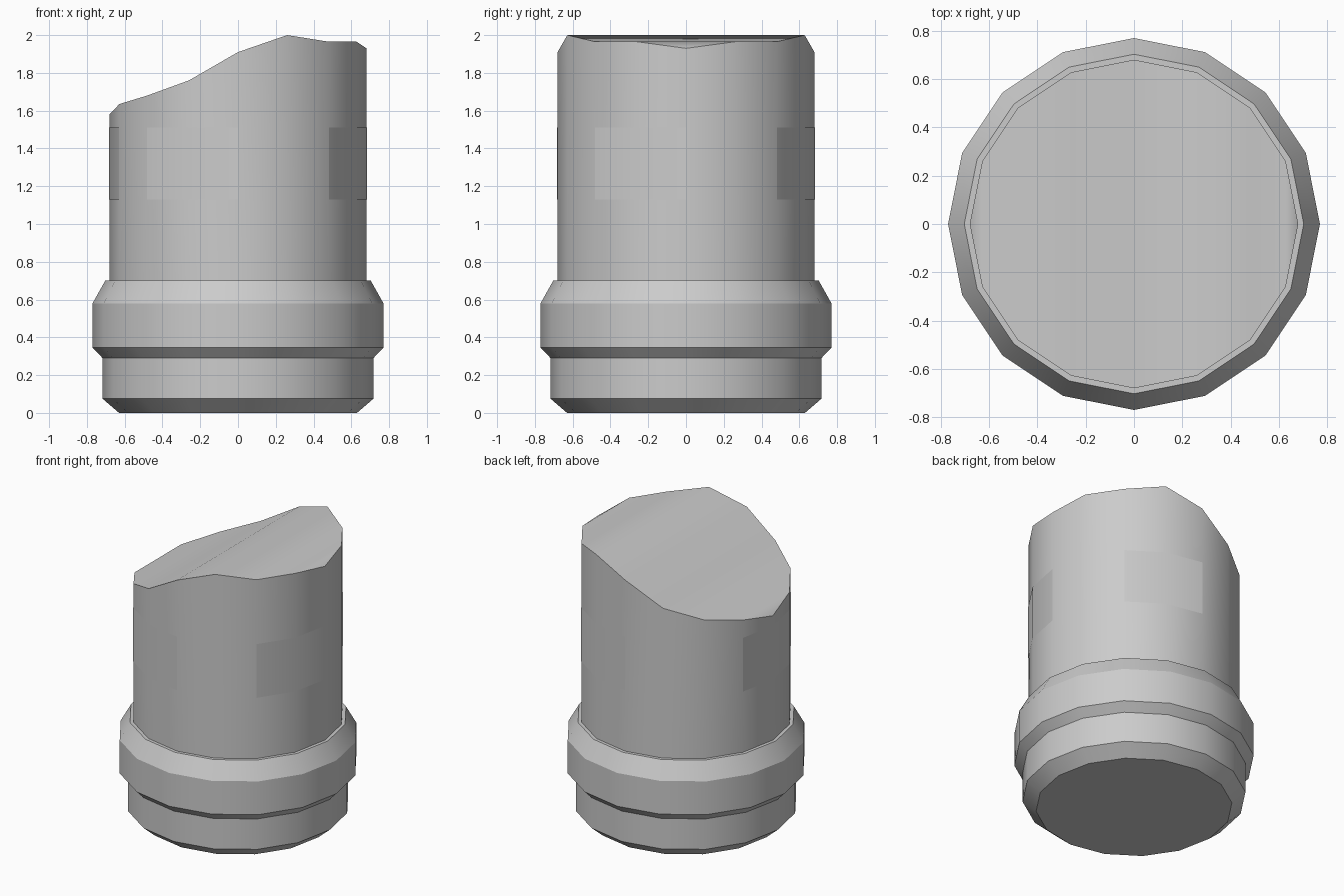
import bpy, bmesh
from math import cos, sin, pi, radians

SIDES = 16
STEP = 2 * pi / SIDES

if "Cube" in bpy.data.objects:
    bpy.data.objects.remove(bpy.data.objects["Cube"])

grey = bpy.data.materials.new("plain grey")
grey.use_nodes = True
GREY = (0.6, 0.6, 0.6, 1)
grey.diffuse_color = GREY
grey.node_tree.nodes["Principled BSDF"].inputs["Base Color"].default_value = GREY


def finish(bm, name, smooth_angle, fix_normals=True):
    if fix_normals:
        bmesh.ops.recalc_face_normals(bm, faces=bm.faces)
    mesh = bpy.data.meshes.new(name)
    bm.to_mesh(mesh)
    bm.free()
    mesh.materials.append(grey)
    obj = bpy.data.objects.new(name, mesh)
    bpy.context.collection.objects.link(obj)
    bpy.ops.object.select_all(action="DESELECT")
    obj.select_set(True)
    bpy.context.view_layer.objects.active = obj
    bpy.ops.object.shade_smooth_by_angle(angle=radians(smooth_angle))


def point(bm, radius, i, z):
    return bm.verts.new((radius * cos(i * STEP), radius * sin(i * STEP), z))


def bridge(bm, low, high):
    for i in range(SIDES):
        j = (i + 1) % SIDES
        bm.faces.new((low[i], low[j], high[j], high[i]))


# Stepped collar with chamfered foot: (radius, height)
profile = [(0.63, 0), (0.717, 0.075), (0.717, 0.29), (0.77, 0.345),
           (0.77, 0.58), (0.703, 0.7)]
bm = bmesh.new()
rings = [[point(bm, r, i, z) for i in range(SIDES)] for r, z in profile]
for low, high in zip(rings, rings[1:]):
    bridge(bm, low, high)
bm.faces.new(rings[0])
bm.faces.new(rings[-1])
finish(bm, "collar", 26)

# Round body with a wavy slanted top; heights run from +x to -x
R = 0.68
heights = [1.93, 1.965, 1.965, 2.0, 1.91, 1.76, 1.68, 1.635, 1.58]
bm = bmesh.new()
low = [point(bm, R, i, 0.69) for i in range(SIDES)]
top = [point(bm, R, i, heights[min(i, SIDES - i)]) for i in range(SIDES)]
bridge(bm, low, top)
bm.faces.new(low)
for i in range(SIDES // 2):
    strip = [top[i], top[i + 1], top[-i - 1], top[-i]]
    bm.faces.new(list(dict.fromkeys(strip)))
finish(bm, "body", 36)

# Thin curved side plates, each two facets wide
for name, start in (("left_plate", -2), ("back_plate", 2),
                    ("right_plate", 7), ("front_plate", -6)):
    bm = bmesh.new()
    columns = [[point(bm, R + 0.002, start + k, z) for z in (1.13, 1.51)]
               for k in range(3)]
    for a, b in zip(columns, columns[1:]):
        bm.faces.new((a[0], b[0], b[1], a[1]))
    finish(bm, name, 36, False)
